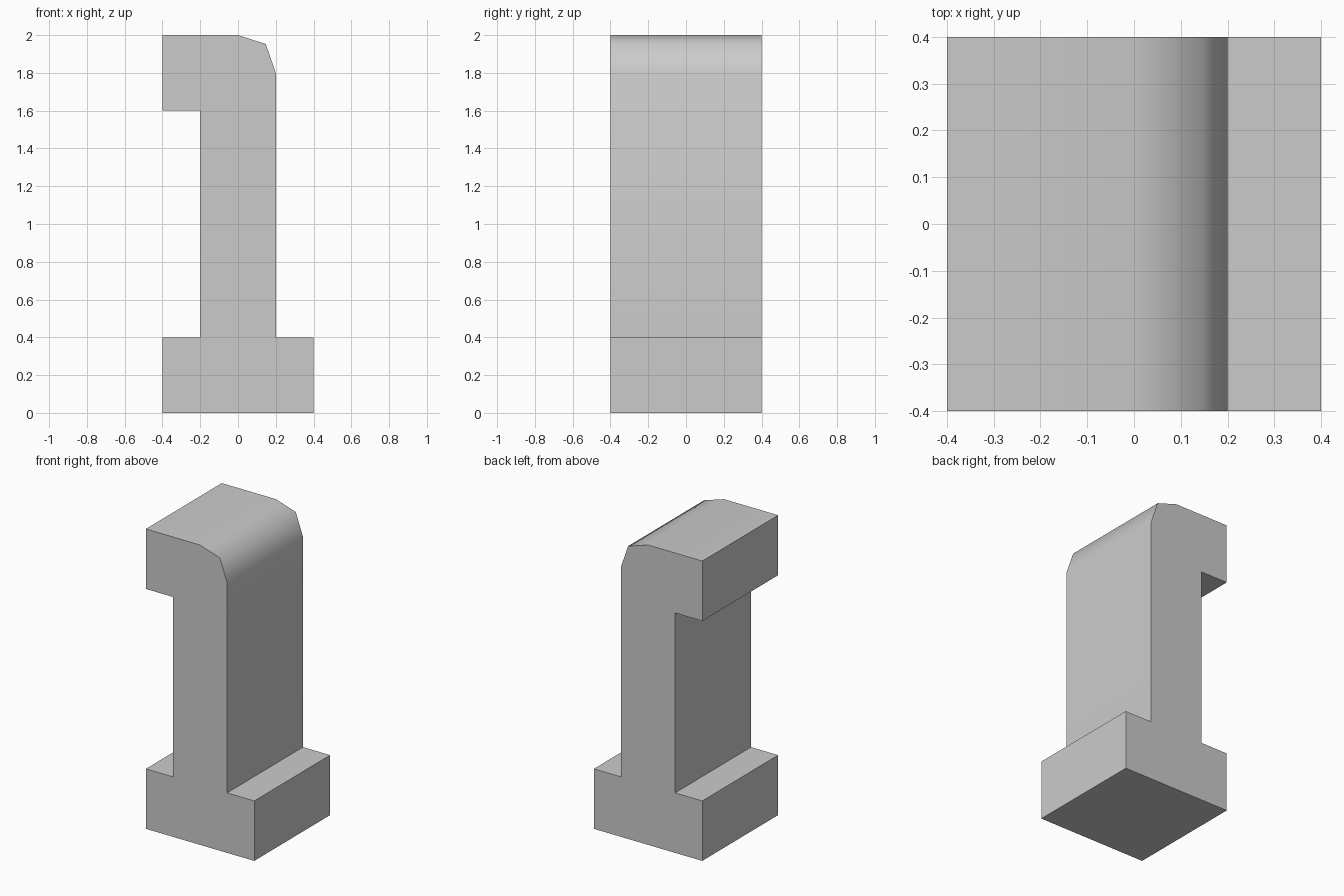
import bpy
import bmesh
from math import radians

if "Cube" in bpy.data.objects:
    bpy.data.objects.remove(bpy.data.objects["Cube"])

HALF_DEPTH = 0.4

# Side outline (x, z): wide foot, upright stem, overhanging head with rounded corner
outline = [
    (-0.4, 0.0), (0.4, 0.0), (0.4, 0.4), (0.2, 0.4),
    (0.2, 1.8), (0.147, 1.953), (0.0, 2.0),
    (-0.4, 2.0), (-0.4, 1.6), (-0.2, 1.6), (-0.2, 0.4), (-0.4, 0.4),
]

# Extrude the outline from front to back
bm = bmesh.new()
front = bm.faces.new([bm.verts.new((x, -HALF_DEPTH, z)) for x, z in outline])
result = bmesh.ops.extrude_face_region(bm, geom=[front], use_keep_orig=True)
back_verts = [g for g in result["geom"] if isinstance(g, bmesh.types.BMVert)]
bmesh.ops.translate(bm, verts=back_verts, vec=(0, 2 * HALF_DEPTH, 0))
bmesh.ops.recalc_face_normals(bm, faces=bm.faces)

mesh = bpy.data.meshes.new("hooked_post")
bm.to_mesh(mesh)
bm.free()
post = bpy.data.objects.new("hooked_post", mesh)
bpy.context.collection.objects.link(post)

# Smooth only the rounded top corner, keep square edges sharp
bpy.context.view_layer.objects.active = post
post.select_set(True)
bpy.ops.object.shade_smooth_by_angle(angle=radians(60))
